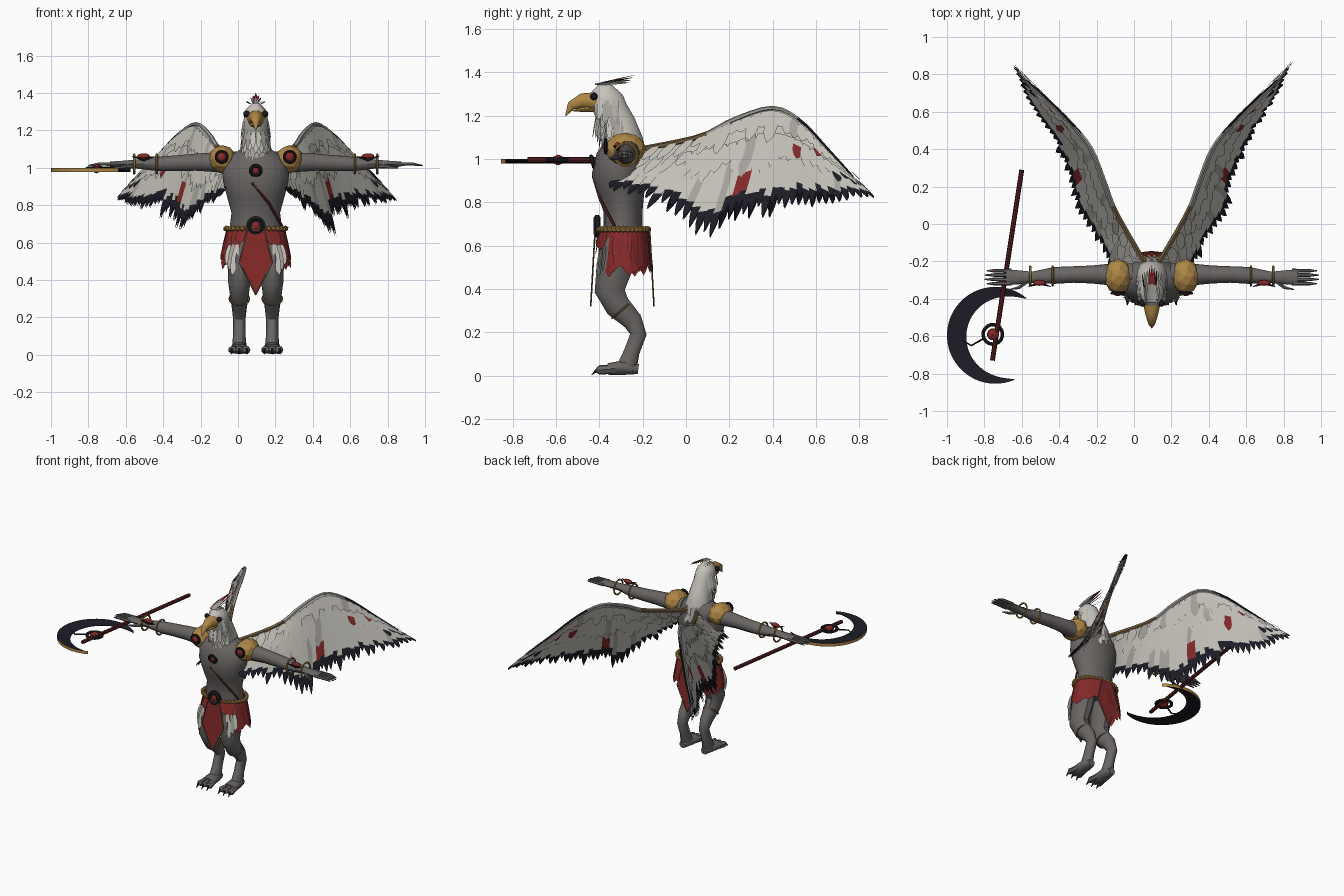
import bpy, bmesh, math, random
from math import sin, cos, pi
from mathutils import Vector, Matrix

random.seed(4)
if "Cube" in bpy.data.objects:
    bpy.data.objects.remove(bpy.data.objects["Cube"], do_unlink=True)

CX = .095  # centre line of the body
PALETTE = {
    "feather_white": (.56, .54, .49), "feather_shade": (.38, .37, .34),
    "skin_grey": (.14, .13, .125), "cloth_red": (.23, .022, .022),
    "navy": (.012, .012, .02), "gold": (.42, .24, .06),
    "dark_red_wood": (.1, .014, .016), "black": (.01, .01, .012),
    "brown": (.17, .11, .05)}
MATS = {}
for key, rgb in PALETTE.items():
    mat = bpy.data.materials.new(key)
    mat.use_nodes = True
    mat.diffuse_color = (*rgb, 1)
    mat.node_tree.nodes["Principled BSDF"].inputs["Base Color"].default_value = (*rgb, 1)
    MATS[key] = mat


def finish(bm, name, *mats, x=CX, smooth=True, fix=True):
    if fix:
        bmesh.ops.recalc_face_normals(bm, faces=bm.faces[:])
    me = bpy.data.meshes.new(name)
    bm.to_mesh(me)
    bm.free()
    for key in mats:
        me.materials.append(MATS[key])
    if smooth:
        me.shade_smooth()
        me.set_sharp_from_angle(angle=math.radians(40))
    ob = bpy.data.objects.new(name, me)
    ob.location.x = x
    bpy.context.scene.collection.objects.link(ob)


def tube(bm, pts, side, n=10, closed=False):
    """Loft elliptical rings along points (x, y, z, radius, other radius)."""
    side, rings, last = Vector(side), [], len(pts) - 1
    for i, p in enumerate(pts):
        before = pts[i - 1] if i or closed else p
        after = pts[(i + 1) % len(pts)] if i < last or closed else p
        t = (Vector(after[:3]) - Vector(before[:3])).normalized()
        b = t.cross(side).normalized()
        s = b.cross(t)
        rings.append([bm.verts.new(Vector(p[:3]) + s * p[3] * cos(k * 2 * pi / n)
                                   + b * p[-1] * sin(k * 2 * pi / n)) for k in range(n)])
    for i in range(len(rings) if closed else last):
        a, b = rings[i], rings[(i + 1) % len(rings)]
        for k in range(n):
            bm.faces.new((a[k], a[(k + 1) % n], b[(k + 1) % n], b[k]))
    if not closed:
        bm.faces.new(rings[0])
        bm.faces.new(rings[-1])


def ring(bm, c, rad, r, axis, n=18):
    axis = Vector(axis).normalized()
    u = axis.orthogonal().normalized()
    v = axis.cross(u)
    pts = [Vector(c) + rad * (u * cos(i * 2 * pi / n) + v * sin(i * 2 * pi / n)) for i in range(n)]
    tube(bm, [(*p, r) for p in pts], axis, 6, True)


def ball(bm, c, r, scale=(1, 1, 1), div=2):
    bmesh.ops.create_icosphere(bm, subdivisions=div, radius=r,
                               matrix=Matrix.Translation(c) @ Matrix.Diagonal((*scale, 1)))


LEAF = ((0, .6), (.3, 1), (.5, 1), (.66, .95), (.82, .7), (1, 0))


def feather(bm, a, b, w, side, bands=(0,) * 5, shape=LEAF):
    """Flat leaf from a to b, one material index per segment."""
    a, b, side = Vector(a), Vector(b), Vector(side).normalized()
    rows = [[bm.verts.new(a.lerp(b, t) + side * w * f * k) for k in (-1, 1)] for t, f in shape[:-1]]
    end = bm.verts.new(b)
    for i, (p, q) in enumerate(rows):
        nxt = rows[i + 1][::-1] if i + 1 < len(rows) else [end]
        bm.faces.new((p, q, *nxt)).material_index = bands[i]


def flip(pts, s):
    return [(p[0] * s, *p[1:]) for p in pts]


def spline(pts, u):
    f = u * (len(pts) - 1)
    i = max(0, min(int(f), len(pts) - 2))
    t = f - i
    a, b, c, d = (Vector(pts[max(0, min(j, len(pts) - 1))]) for j in range(i - 1, i + 3))
    return (2 * b + (c - a) * t + (2 * a - 5 * b + 4 * c - d) * t**2 + (3 * b - a - 3 * c + d) * t**3) / 2


# Torso
bm = bmesh.new()
tube(bm, [(0, -.29, .58, .14, .1), (0, -.29, .68, .14, .09), (0, -.29, .76, .13, .09),
          (0, -.3, .85, .155, .11), (0, -.31, .93, .175, .125), (0, -.3, 1, .18, .115),
          (0, -.28, 1.05, .15, .1), (0, -.27, 1.1, .08, .07)], (1, 0, 0), 16)
finish(bm, "torso", "skin_grey")

# Neck and head, covered with rows of hanging feathers
NECK = [(0, -.28, 1, .095, .09), (0, -.285, 1.08, .086, .09), (0, -.31, 1.16, .07, .08),
        (0, -.345, 1.22, .064, .08), (0, -.365, 1.27, .064, .08), (0, -.375, 1.31, .054, .065),
        (0, -.37, 1.345, .02, .03)]
bm = bmesh.new()
tube(bm, NECK, (1, 0, 0), 14)
finish(bm, "neck_and_head", "feather_white")
bm = bmesh.new()
for row in range(9):
    for k in range(16):
        ang = (k + row % 2 / 2) * pi / 8
        c = spline(NECK, .1 + row * .07)
        out = Vector((cos(ang), sin(ang), 0))
        if row > 5 and out.y < -.4:
            continue
        root = Vector(c[:3]) + Vector((c[3] * out.x, c[4] * out.y, 0))
        feather(bm, root, root + out * .018 - Vector((0, 0, .08 + random.random() * .03)), .014,
                (-out.y, out.x, 0), (int(random.random() < .5),) * 5)
finish(bm, "neck_feathers", "feather_white", "feather_shade", smooth=False, fix=False)

# Crest, beak and eyes
bm = bmesh.new()
for k in range(-4, 5):
    tone = 3 if abs(k) < 2 else (1, 0, 2)[k % 3]
    feather(bm, (k * .007, -.42, 1.345), (k * .013, -.22 - abs(k) * .01, 1.4 - abs(k) * .012), .007,
            (1, 0, .3 * k), (1, 1, tone, tone, tone))
finish(bm, "crest", "feather_white", "feather_shade", "black", "cloth_red", smooth=False, fix=False)
bm = bmesh.new()
tube(bm, [(0, -.41, 1.265, .05, .045), (0, -.48, 1.268, .035, .036), (0, -.53, 1.245, .02, .022),
          (0, -.555, 1.2, .002, .003)], (1, 0, 0))
tube(bm, [(0, -.41, 1.235, .035, .02), (0, -.48, 1.228, .024, .012), (0, -.52, 1.222, .003)], (1, 0, 0))
finish(bm, "beak", "gold")
bm = bmesh.new()
for s in (-1, 1):
    ball(bm, (s * .05, -.425, 1.288), .018)
finish(bm, "eyes", "black")

# Wings: skin sheet, leading arm, layered coverts and dark tipped flight feathers
LEAD = [(.03, -.22, 1.04), (.19, .06, 1.1), (.25, .22, 1.18), (.32, .4, 1.235), (.42, .53, 1.175),
        (.55, .66, 1.04), (.67, .77, .92)]
TRAIL = [(.19, -.37, .86), (.26, -.18, .78), (.4, .05, .65), (.46, .27, .71), (.55, .48, .77),
         (.67, .68, .8), (.75, .87, .825)]
for s, tag in ((1, "left"), (-1, "right")):
    def wing(u, v):
        p = spline(LEAD, u).lerp(spline(TRAIL, u), v)
        return Vector((p.x * s, p.y, p.z))
    bm = bmesh.new()
    grid = [[bm.verts.new(wing(i / 30, j * .15)) for j in range(5)] for i in range(31)]
    for a, b in zip(grid, grid[1:]):
        for j in range(4):
            bm.faces.new((a[j], a[j + 1], b[j + 1], b[j]))
    for count, v0, v1, w, lift in ((38, .4, 1.04, .024, .003), (26, .22, .6, .032, .007),
                                   (24, .03, .34, .034, .011)):
        for i in range(count):
            u = (i + .5) / count
            flight = v1 > 1
            side = wing(u + .02, v0) - wing(u - .02, v0)
            run = wing(u, 1) - wing(u, 0)
            off = side.cross(run).normalized() * lift
            long = v1 - random.random() * .19
            tone = int(random.random() < .1)
            # red bars on a few feathers, dark ends elsewhere
            red = 3 if abs(u - .45) < .03 else tone
            bands = (tone, red, red, 2, 2) if flight else (tone,) * 5
            if u > .86 and v0 > .2:
                bands = (tone, tone, 2, 2, 2)
            elif not flight and v0 > .2 and abs(u - .69) < .02:
                bands = (tone, 3, 3, 3, 3)
            elif not flight and v0 < .2 and abs(u - .77) < .02:
                bands = (tone, tone, tone, 3, 3)
            for k in (-1, 1):
                feather(bm, wing(u, v0) + off * k, wing(u, long) + off * k * 1.4, w, side, bands)
    finish(bm, tag + "_wing_feathers", "feather_white", "feather_shade", "navy", "cloth_red",
           smooth=False, fix=False)
    bm = bmesh.new()
    tube(bm, [(*wing(i / 20, 0), .016 - i * .0006) for i in range(21)], (0, 0, 1), 6)
    for f in bm.faces:
        y = f.calc_center_median().y
        f.material_index = 2 if y > .5 else int(y > .1)
    finish(bm, tag + "_wing_arm", "brown", "feather_shade", "navy")

    # Arm, hand and fingers
    bm = bmesh.new()
    tube(bm, flip([(.1, -.27, 1.03, .06), (.22, -.27, 1.03, .058, .055), (.32, -.27, 1.03, .048),
                   (.42, -.27, 1.025, .044), (.52, -.275, 1.02, .045, .04), (.64, -.285, 1.02, .03, .025),
                   (.72, -.285, 1.02, .038, .018), (.78, -.285, 1.02, .042, .014)], s), (0, 1, 0))
    for k in range(4):
        y = -.25 - k * .023
        tube(bm, flip([(.75, y, 1.02, .011), (.84, y, 1.02, .01), (.9 - abs(k - 1.5) * .012, y, 1.012, .003)], s),
             (0, 1, 0), 6)
    tube(bm, flip([(.66, -.3, 1.01, .014), (.71, -.34, 1.005, .01), (.76, -.35, 1, .003)], s), (0, 0, 1), 6)
    finish(bm, tag + "_arm", "skin_grey")

    # Bracelets with a gem between them
    bm = bmesh.new()
    for x in (.53, .65):
        ring(bm, (x * s, -.278, 1.02), .052, .006, (1, 0, 0))
    finish(bm, tag + "_bracelets", "gold")
    bm = bmesh.new()
    ball(bm, (.6 * s, -.315, 1.062), .022, (1.6, .7, .7))
    finish(bm, tag + "_arm_gem", "cloth_red")
    bm = bmesh.new()
    for x in (.54, .66):
        tube(bm, [(.6 * s, -.315, 1.045, .011), (x * s, -.335, 1.06, .002)], (0, 0, 1), 5)
    finish(bm, tag + "_arm_gem_frame", "black")

    # Shoulder pad with gem
    bm = bmesh.new()
    ball(bm, (.18 * s, -.28, 1.045), .08, (.95, 1.18, .95))
    finish(bm, tag + "_shoulder_pad", "gold", smooth=False)
    bm = bmesh.new()
    ball(bm, (.182 * s, -.37, 1.058), .026, (1, .6, 1))
    finish(bm, tag + "_shoulder_gem", "cloth_red")
    bm = bmesh.new()
    ring(bm, (.182 * s, -.37, 1.058), .031, .008, (0, 1, 0))
    finish(bm, tag + "_shoulder_gem_ring", "black")

    # Leg with bent hock, foot, toes and claws
    bm = bmesh.new()
    tube(bm, flip([(.075, -.3, .63, .07, .085), (.085, -.33, .5, .066, .088), (.088, -.352, .39, .06, .073),
                   (.088, -.315, .32, .05, .062), (.088, -.245, .25, .04, .048), (.088, -.22, .19, .033, .04),
                   (.088, -.25, .11, .033, .038), (.088, -.275, .03, .04, .05)], s), (1, 0, 0))
    tube(bm, flip([(.088, -.22, .03, .025, .024), (.088, -.28, .038, .045, .036), (.088, -.36, .03, .05, .028)], s),
         (1, 0, 0))
    for k in (-1, 0, 1):
        tube(bm, flip([(.088 + k * .025, -.33, .03, .022), (.088 + k * .038, -.4, .026, .022),
                       (.088 + k * .042, -.415, .02, .008)], s), (1, 0, 0), 7)
    finish(bm, tag + "_leg", "skin_grey")
    bm = bmesh.new()
    for k in (-1, 0, 1):
        tube(bm, flip([(.088 + k * .04, -.405, .03, .011), (.088 + k * .043, -.435, .004, .002)], s), (1, 0, 0), 6)
    finish(bm, tag + "_toe_claws", "black")
    bm = bmesh.new()
    ring(bm, (.088 * s, -.3, .3), .053, .005, (0, -.65, .75))
    finish(bm, tag + "_knee_band", "brown")

    # Pale hip plumes
    bm = bmesh.new()
    for k in range(3):
        feather(bm, (s * (.1 + k * .018), -.4 + k * .015, .59), (s * (.128 + k * .014), -.415 + k * .015, .42 + k * .03),
                .018, (1, .2 * s, 0), (k % 2,) * 5)
    finish(bm, tag + "_hip_plume", "feather_white", "feather_shade", smooth=False, fix=False)

# Ragged kilt, short at the front
bm = bmesh.new()
for k in range(34):
    ang = k * 2 * pi / 34
    c, d = cos(ang), sin(ang)
    low = .45 + random.random() * .06 + (.1 if d < -.7 else 0)
    feather(bm, (c * .15, -.285 + d * .11, .68), (c * .19, -.285 + d * .134, low), .034,
            (-d * 1.4, c, 0), shape=((0, .8), (.4, 1), (.85, .85), (1, 0)))
finish(bm, "kilt", "cloth_red", smooth=False, fix=False)

# Pointed front and back cloths with thin corded edges
DIAMOND = ((0, .5), (.5, 1), (1, 0))
for name, y, out in (("front_cloth", -.42, -1), ("back_cloth", -.168, 1)):
    bm = bmesh.new()
    feather(bm, (0, y, .67), (0, y + out * .02, .32), .088, (1, 0, 0), shape=DIAMOND)
    finish(bm, name, "cloth_red", smooth=False)
    bm = bmesh.new()
    for s in (-1, 1):
        tube(bm, [(s * .088 * f, y + out * .02 * t, .67 - .35 * t, .004) for t, f in DIAMOND], (0, 1, 0), 5)
    finish(bm, name + "_edge", "brown")

# Beaded belt, buckle, chest gem and strap
bm = bmesh.new()
for k in range(34):
    ang = k * 2 * pi / 34
    ball(bm, (.16 * cos(ang), -.29 + .115 * sin(ang), .675), .016, div=1)
finish(bm, "belt_beads", "gold", smooth=False)
bm = bmesh.new()
ring(bm, (0, -.41, .69), .038, .016, (0, 1, 0))
ring(bm, (0, -.43, .985), .027, .01, (0, 1, .3))
finish(bm, "buckle_and_chest_ring", "black")
bm = bmesh.new()
ball(bm, (0, -.408, .69), .026, (1, .5, 1))
ball(bm, (0, -.425, .985), .021, (1, .6, 1))
finish(bm, "buckle_and_chest_gem", "cloth_red")
bm = bmesh.new()
tube(bm, [(-.02, -.428, .92, .007), (.07, -.395, .81, .007), (.14, -.33, .69, .007)], (1, 0, 1), 6)
finish(bm, "chest_strap", "dark_red_wood")

# Staff with ring, gem and crescent blade
bm = bmesh.new()
tube(bm, [(-.6, .29, .995, .013), (-.757, -.73, .995, .013)], (0, 0, 1), 8)
finish(bm, "staff", "dark_red_wood", x=0)
HUB = Vector((-.755, -.59, .995))
bm = bmesh.new()
ring(bm, HUB, .052, .011, (0, 0, 1))
tube(bm, [(-.8, -.61, .995, .006), (-.87, -.65, .992, .005), (-.92, -.62, .99, .005)], (0, 0, 1), 6)
finish(bm, "staff_ring", "black", x=0)
bm = bmesh.new()
ball(bm, HUB, .036, (1, 1, .7), div=1)
finish(bm, "staff_gem", "cloth_red", x=0, smooth=False)
bm = bmesh.new()
rows = []
for i in range(41):
    ang = math.radians(50 + 243 * i / 40)
    wide = .004 + .1 * sin(pi * i / 40) ** .8
    rows.append([bm.verts.new((-.741 + r * cos(ang), -.595 + r * sin(ang), z))
                 for r, z in ((.259, 1), (.259 - wide, .992), (.259 - wide, .988), (.259, .978))])
for a, b in zip(rows, rows[1:]):
    for j in range(4):
        k = (j + 1) % 4
        bm.faces.new((a[j], a[k], b[k], b[j])).material_index = int(j == 3)
for end in (rows[0], rows[-1]):
    bm.faces.new(end)
finish(bm, "crescent_blade", "navy", "gold", x=0, smooth=False)
